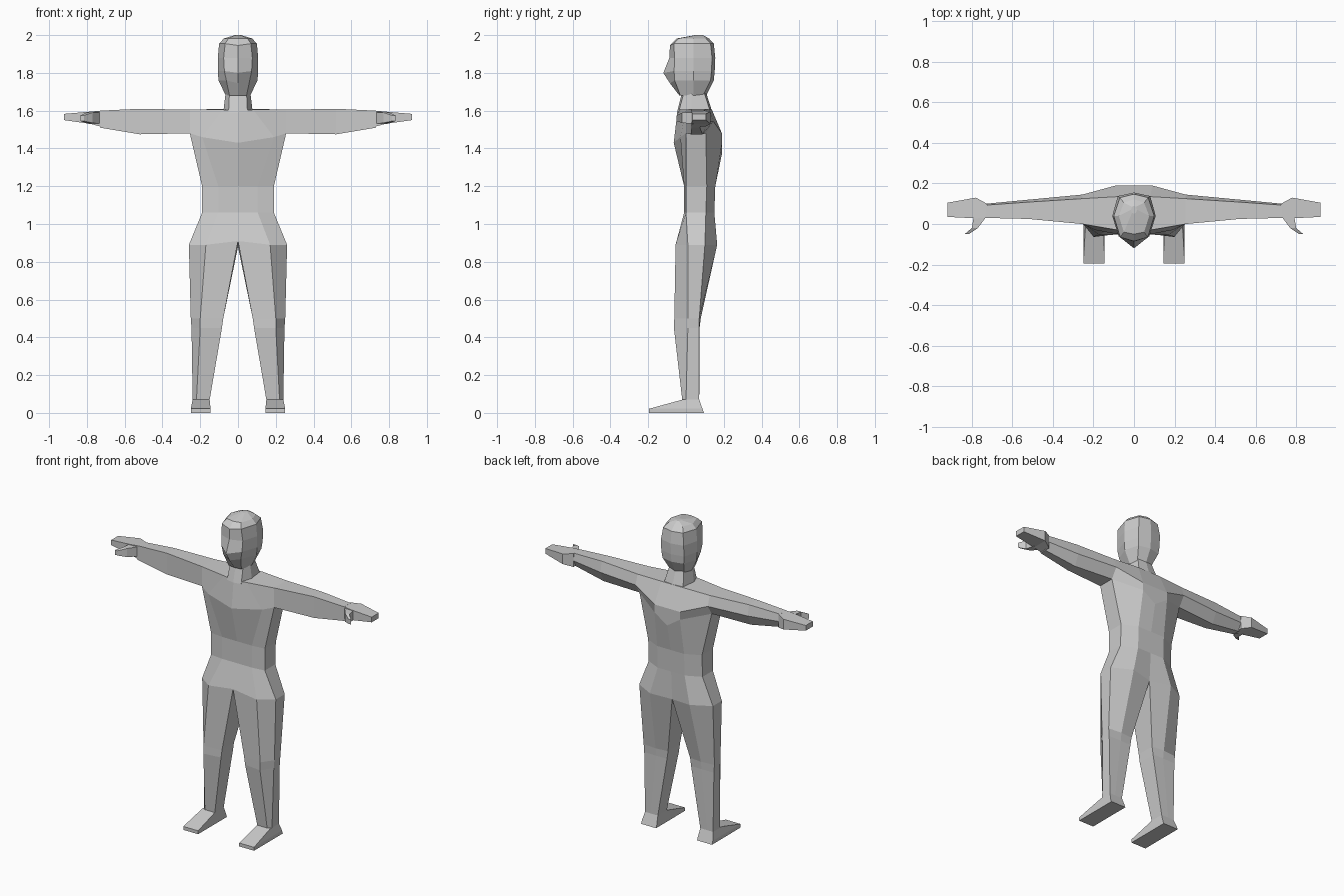
import bpy
import bmesh

default_cube = bpy.data.objects.get("Cube")
if default_cube:
    bpy.data.objects.remove(default_cube, do_unlink=True)

# One plain material for the whole figure
grey = bpy.data.materials.new("light grey")
grey.use_nodes = True
colour = (0.6, 0.6, 0.6, 1)
grey.diffuse_color = colour
grey.node_tree.nodes["Principled BSDF"].inputs["Base Color"].default_value = colour


def bridge(mesh, rings, closed):
    """Join neighbouring rings of points with quads."""
    loops = [[mesh.verts.new(point) for point in ring] for ring in rings]
    for lower, upper in zip(loops, loops[1:]):
        count = len(lower)
        for i in range(count if closed else count - 1):
            j = (i + 1) % count
            mesh.faces.new((lower[i], lower[j], upper[j], upper[i]))


def build_mirrored(name, *lofts):
    """Build the left half from lofts, mirror it, weld it and cap its openings."""
    mesh = bmesh.new()
    for rings, closed in lofts:
        bridge(mesh, rings, closed)
    geometry = mesh.verts[:] + mesh.edges[:] + mesh.faces[:]
    bmesh.ops.mirror(mesh, geom=geometry, axis='X', merge_dist=0.0005)
    bmesh.ops.remove_doubles(mesh, verts=mesh.verts[:], dist=0.0005)
    open_edges = [edge for edge in mesh.edges if edge.is_boundary]
    bmesh.ops.holes_fill(mesh, edges=open_edges, sides=0)
    bmesh.ops.recalc_face_normals(mesh, faces=mesh.faces[:])
    data = bpy.data.meshes.new(name)
    mesh.to_mesh(data)
    mesh.free()
    data.materials.append(grey)
    part = bpy.data.objects.new(name, data)
    bpy.context.collection.objects.link(part)
    return part


def level(z, *points):
    """Horizontal ring from x, y pairs."""
    return [(x, y, z) for x, y in points]


def waist_level(z, width, front, side_front, side_back, back):
    """Half of a torso section, from front centre round to back centre."""
    return level(z, (0, front), (width * 0.55, front), (width, side_front),
                 (width, side_back), (width * 0.5, back), (0, back))


def box_section(x, front, back, bottom, top):
    """Four-sided ring across a limb that runs sideways."""
    return [(x, front, bottom), (x, front, top), (x, back, top), (x, back, bottom)]


def arm_section(x, front, ridge, back, bottom, top):
    """Five-sided ring with a sloping upper back."""
    middle = (bottom + top) / 2
    return [(x, front, bottom), (x, front, top), (x, ridge, top),
            (x, back, middle), (x, ridge - 0.02, bottom)]


# Torso and legs share the hip ring
hip = level(0.89, (0, -0.05), (0.17, -0.055), (0.26, 0.01),
            (0.26, 0.1), (0.14, 0.165), (0, 0.14))
hip[0] = (0, -0.05, 0.91)
hip[-1] = (0, 0.14, 0.88)
knee = level(0.5, (0.078, -0.05), (0.2, -0.062), (0.25, 0.01),
             (0.25, 0.07), (0.16, 0.078), (0.078, 0.07))
shin = level(0.45, (0.085, -0.05), (0.2, -0.064), (0.246, 0.01),
             (0.246, 0.07), (0.16, 0.072), (0.085, 0.07))
ankle = level(0.07, (0.15, -0.02), (0.22, -0.02), (0.24, 0),
              (0.24, 0.07), (0.2, 0.07), (0.15, 0.07))

chest_front = (0, -0.065, 1.43)
chest_side = (0.19, -0.03, 1.46)
blade = (0.09, 0.19, 1.43)
spine = (0, 0.19, 1.37)
chest = [chest_front, chest_side, (0.255, 0, 1.48), (0.255, 0.105, 1.48), blade, spine]

torso = [hip,
         waist_level(1.06, 0.19, -0.01, 0, 0.105, 0.15),
         waist_level(1.2, 0.19, -0.01, 0, 0.11, 0.155),
         chest]
build_mirrored("torso_and_legs", ([ankle, shin, knee, hip], True), (torso, False))

# Shoulders and arms
arms = [
    [chest_front, (0, -0.045, 1.6), (0, 0.135, 1.61), (0, 0.19, 1.48), spine],
    [chest_side, (0.08, -0.03, 1.605), (0.08, 0.135, 1.61), (0.09, 0.19, 1.48), blade],
    arm_section(0.255, 0, 0.125, 0.145, 1.48, 1.605),
    arm_section(0.52, 0.025, 0.108, 0.12, 1.475, 1.61),
    arm_section(0.73, 0.03, 0.093, 0.1, 1.51, 1.6),
]
build_mirrored("shoulders_and_arms", (arms, True))

# Hands with thumbs
palm = [
    box_section(0.725, 0.03, 0.1, 1.515, 1.6),
    box_section(0.78, 0.028, 0.13, 1.53, 1.595),
    box_section(0.92, 0.035, 0.105, 1.55, 1.583),
]
build_mirrored("hands", (palm, True))


def thumb_ring(inner, outer, y, bottom, top):
    return [(inner, y, bottom), (outer, y, bottom), (outer, y, top), (inner, y, top)]


thumb = [
    thumb_ring(0.725, 0.79, 0.04, 1.53, 1.592),
    thumb_ring(0.77, 0.8, -0.02, 1.535, 1.59),
    thumb_ring(0.815, 0.835, -0.05, 1.545, 1.575),
]
build_mirrored("thumbs", (thumb, True))


# Feet
def foot_ring(z, inner, outer, toe, heel):
    return level(z, (inner, toe), (outer, toe), (outer, heel), (inner, heel))


feet = [
    foot_ring(0, 0.145, 0.25, -0.195, 0.095),
    foot_ring(0.022, 0.145, 0.25, -0.195, 0.087),
    foot_ring(0.07, 0.15, 0.24, -0.02, 0.07),
]
build_mirrored("feet", (feet, True))

# Neck
neck = [
    level(1.59, (0, -0.048), (0.05, -0.04), (0.078, 0.03), (0.07, 0.13), (0, 0.14)),
    level(1.7, (0, -0.02), (0.045, -0.01), (0.065, 0.03), (0.05, 0.095), (0, 0.105)),
]
build_mirrored("neck", (neck, False))


# Head: each ring runs from the face centre line round to the back
def head_ring(z, face, cheek, ear, nape, centre_z=None):
    ring = level(z, (0, face), cheek, (ear, 0.04), nape, (0, nape[1] + 0.017))
    ring[0] = (0, face, centre_z or z)
    return ring


head = [
    head_ring(1.68, -0.035, (0.045, -0.03), 0.065, (0.05, 0.09)),
    head_ring(1.76, -0.085, (0.062, -0.06), 0.103, (0.075, 0.13), 1.745),
    head_ring(1.81, -0.12, (0.072, -0.063), 0.107, (0.08, 0.135), 1.8),
    head_ring(1.88, -0.088, (0.076, -0.06), 0.107, (0.08, 0.138)),
    head_ring(1.955, -0.085, (0.068, -0.065), 0.1, (0.07, 0.13), 1.945),
    head_ring(1.982, -0.05, (0.05, -0.04), 0.075, (0.05, 0.105)),
    level(2, (0, 0.05), (0.01, 0.055), (0.015, 0.07), (0.01, 0.085), (0, 0.09)),
]
build_mirrored("head", (head, False))
